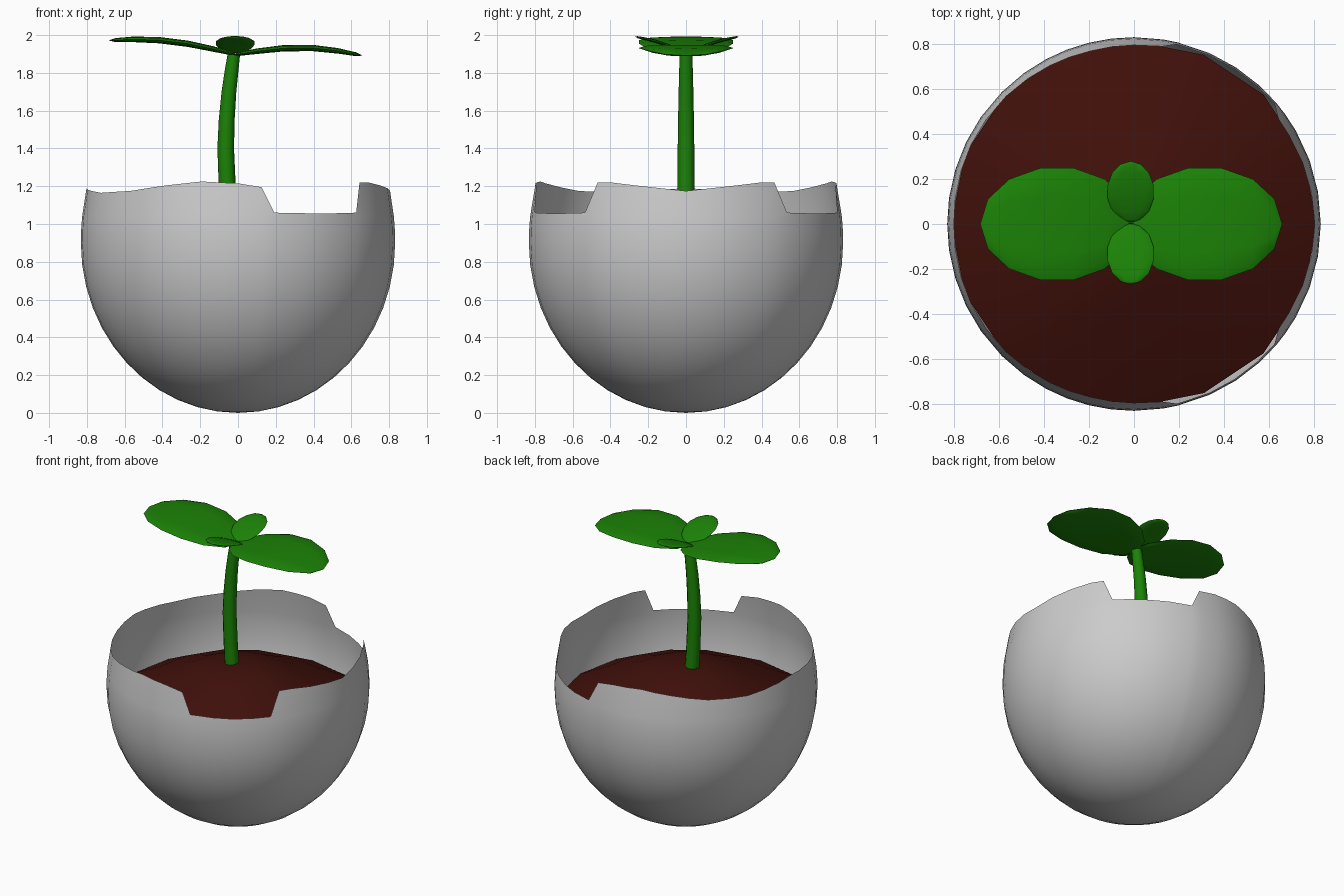
import bpy, bmesh, math
from mathutils import Vector, Matrix

if "Cube" in bpy.data.objects:
    bpy.data.objects.remove(bpy.data.objects["Cube"])


def material(name, rgb):
    m = bpy.data.materials.new(name)
    m.diffuse_color = (*rgb, 1)
    m.use_nodes = True
    m.node_tree.nodes["Principled BSDF"].inputs["Base Color"].default_value = m.diffuse_color
    return m


def finish(name, bm, mat=None):
    bmesh.ops.recalc_face_normals(bm, faces=bm.faces)
    me = bpy.data.meshes.new(name)
    bm.to_mesh(me)
    bm.free()
    ob = bpy.data.objects.new(name, me)
    bpy.context.collection.objects.link(ob)
    if mat:
        me.materials.append(mat)
    bpy.context.view_layer.objects.active = ob
    ob.select_set(True)
    bpy.ops.object.shade_smooth_by_angle(angle=math.radians(60))
    ob.select_set(False)
    return ob


def loft(name, rings, mat=None, cap_start=False, cap_end=False):
    """Skin a list of closed rings of points."""
    bm = bmesh.new()
    vs = [[bm.verts.new(p) for p in ring] for ring in rings]
    n = len(rings[0])
    for a, b in zip(vs, vs[1:]):
        for i in range(n):
            j = (i + 1) % n
            bm.faces.new((a[i], a[j], b[j], b[i]))
    for wanted, ring in ((cap_start, vs[0]), (cap_end, vs[-1])):
        if wanted:
            bm.faces.new(ring)
    bmesh.ops.remove_doubles(bm, verts=bm.verts, dist=1e-5)
    return finish(name, bm, mat)


def circle(r, z, cx=0, n=16):
    return [(cx + r * math.cos(2 * math.pi * i / n), r * math.sin(2 * math.pi * i / n), z)
            for i in range(n)]


def interp(keys, t):
    for (a, va), (b, vb) in zip(keys, keys[1:]):
        if a <= t <= b:
            return va + (vb - va) * (t - a) / (b - a)
    return keys[-1][1]


soil_mat = material("soil_brown", (0.05, 0.005, 0.003))
leaf_mat = material("leaf_green", (0.011, 0.225, 0.002))

# Egg shell: thin egg with a broken rim, mirrored front to back
RIM = [(0, 1.175), (20, 1.205), (30, 1.22), (36, 1.22), (40.5, 1.06), (57, 1.055), (76.5, 1.06),
       (81, 1.195), (90, 1.215), (104, 1.225), (118, 1.205), (135, 1.175), (154, 1.165), (180, 1.19)]


def shell_radius(z):
    half = 0.9 if z < 0.9 else 1.09
    return 0.832 * math.sqrt(max(0, 1 - ((z - 0.9) / half) ** 2))


half_angles = sorted([a for a, _ in RIM] + [10, 48, 66, 97, 111, 126, 145, 163, 172])
angles = half_angles + [-a for a in reversed(half_angles) if 0 < a < 180]
levels = [0.9 - 0.9 * math.cos(math.radians(7.5 * i)) for i in range(13)] + [0.98, 1.04]
rows = [[z] * len(angles) for z in levels] + [[interp(RIM, abs(a)) for a in angles]]
loft("egg_shell", [[(shell_radius(z) * math.cos(math.radians(a)),
                     shell_radius(z) * math.sin(math.radians(a)), z)
                    for a, z in zip(angles, row)] for row in rows])

# Mounded soil
loft("soil", [circle(r, z) for r, z in
              ((0.815, 0.77), (0.6, 0.88), (0.42, 0.95), (0.28, 1.015), (0.14, 1.05), (0, 1.06))],
     soil_mat)

# Stem: slightly bowed, tapering tube
loft("stem", [circle(r, z, x, 12) for x, z, r in
              ((-0.045, 1.0, 0.046), (-0.057, 1.2, 0.045), (-0.065, 1.4, 0.044), (-0.06, 1.55, 0.042),
               (-0.048, 1.7, 0.039), (-0.033, 1.82, 0.036), (-0.022, 1.9, 0.033))],
     leaf_mat, True, True)


# Leaves: flattened, blunt-edged spheres pushed along a height profile
def leaf(name, start, length, width, thick, heading, profile):
    bm = bmesh.new()
    bmesh.ops.create_uvsphere(bm, u_segments=12, v_segments=7, radius=1)
    turn = Matrix.Rotation(math.radians(heading), 3, 'Z')
    for v in bm.verts:
        along = (v.co.z + 1) / 2
        puff = math.copysign(abs(v.co.x) ** 0.6, v.co.x) if abs(v.co.x) > 1e-4 else 0
        z = interp(profile, along) + puff * thick / 2
        v.co = turn @ Vector((along * length, v.co.y * width / 2, z)) + Vector(start)
    return finish(name, bm, leaf_mat)


leaf("right_leaf", (-0.03, 0, 0), 0.69, 0.51, 0.034, 0,
     [(0, 1.895), (0.2, 1.916), (0.4, 1.931), (0.6, 1.933), (0.8, 1.918), (1, 1.892)])
leaf("left_leaf", (0, 0, 0), 0.685, 0.51, 0.034, 180,
     [(0, 1.895), (0.2, 1.928), (0.4, 1.956), (0.6, 1.973), (0.8, 1.978), (1, 1.972)])
for name, heading, length in (("small_back_leaf", 90, 0.275), ("small_front_leaf", -90, 0.275)):
    leaf(name, (-0.015, 0.005, 0), length, 0.21, 0.018, heading,
         [(0, 1.905), (0.3, 1.94), (0.65, 1.971), (1, 1.992)])
